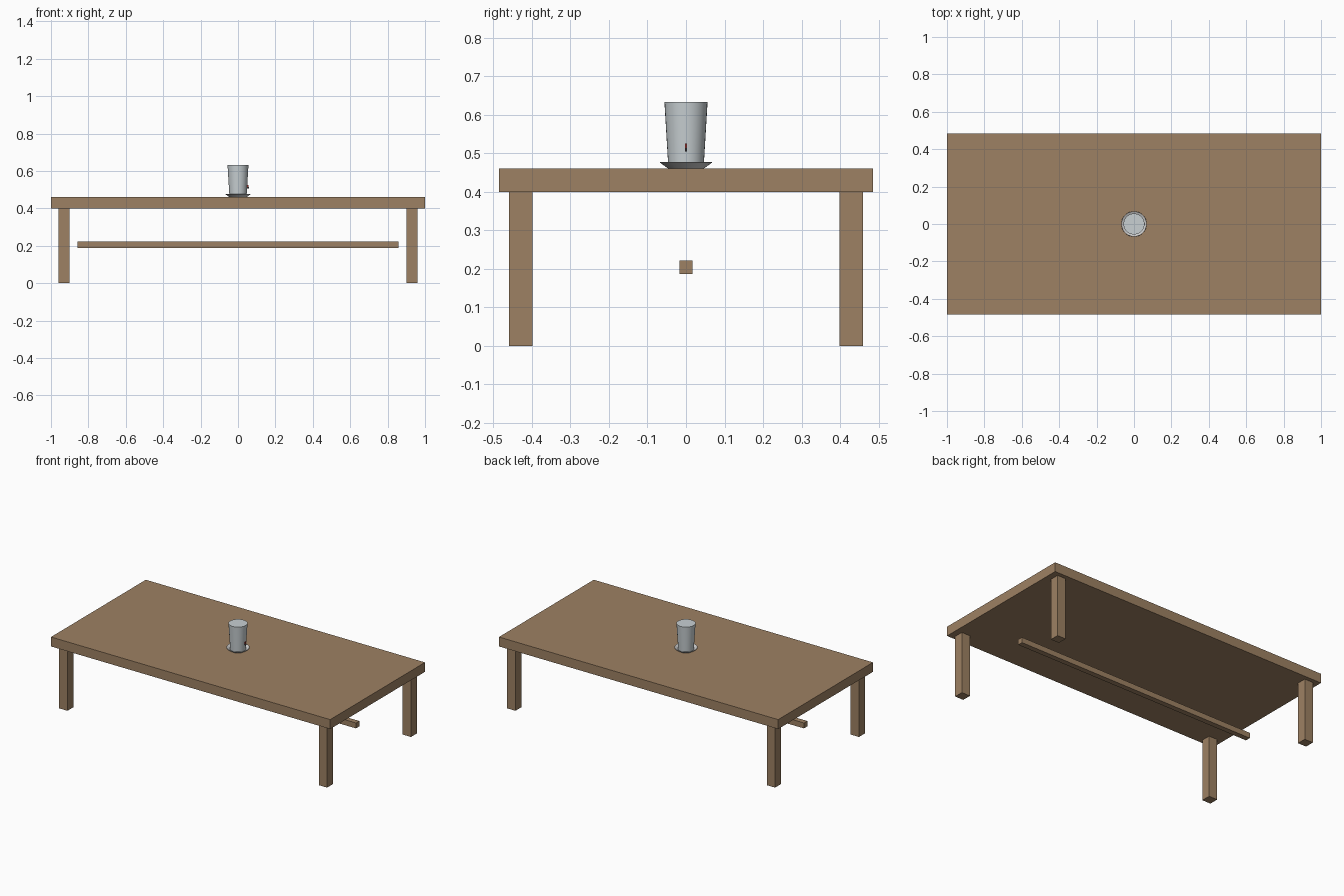
import bpy, bmesh
from math import cos, sin, tau, radians

if "Cube" in bpy.data.objects:
    bpy.data.objects.remove(bpy.data.objects["Cube"])


def material(name, rgb):
    m = bpy.data.materials.new(name)
    m.diffuse_color = (*rgb, 1)
    m.use_nodes = True
    m.node_tree.nodes["Principled BSDF"].inputs["Base Color"].default_value = m.diffuse_color
    return m


WOOD = material("wood", (0.34, 0.22, 0.125))
GLASS = material("pale_glass", (0.58, 0.63, 0.65))
CERAMIC = material("ceramic", (0.75, 0.74, 0.72))
RED = material("red", (0.45, 0.05, 0.04))
DARK = material("dark", (0.05, 0.04, 0.04))


def finish(name, bm, mat):
    bmesh.ops.recalc_face_normals(bm, faces=bm.faces)
    me = bpy.data.meshes.new(name)
    bm.to_mesh(me)
    bm.free()
    me.materials.append(mat)
    ob = bpy.data.objects.new(name, me)
    bpy.context.collection.objects.link(ob)
    return ob


def box(name, lo, hi, mat):
    bm = bmesh.new()
    bmesh.ops.create_cube(bm, size=1)
    for v in bm.verts:
        v.co = [(a + b) / 2 + c * (b - a) for a, b, c in zip(lo, hi, v.co)]
    return finish(name, bm, mat)


def lathe(name, profile, mat, n=32):
    """Turn a (radius, z) profile around z and cap both ends."""
    bm = bmesh.new()
    rings = [[bm.verts.new((r * cos(tau * i / n), r * sin(tau * i / n), z))
              for i in range(n)] for r, z in profile]
    for a, b in zip(rings, rings[1:]):
        for i in range(n):
            j = (i + 1) % n
            bm.faces.new((a[i], a[j], b[j], b[i]))
    bm.faces.new(rings[0])
    bm.faces.new(rings[-1])
    ob = finish(name, bm, mat)
    bpy.ops.object.select_all(action='DESELECT')
    ob.select_set(True)
    bpy.context.view_layer.objects.active = ob
    bpy.ops.object.shade_smooth_by_angle(angle=radians(30))
    return ob


# Table top, legs and centre stretcher
box("table_top", (-1, -0.485, 0.40), (1, 0.485, 0.461), WOOD)
for sx, side in ((-1, "left"), (1, "right")):
    for sy, end in ((-1, "front"), (1, "back")):
        x, y = sx * 0.93, sy * 0.429
        box(f"{end}_{side}_leg", (x - 0.03, y - 0.03, 0),
            (x + 0.03, y + 0.03, 0.40), WOOD)
box("stretcher", (-0.857, -0.017, 0.187), (0.857, 0.017, 0.222), WOOD)

# Saucer with a raised rim, and the tapered vessel standing in it
lathe("saucer", [(0.047, 0.461), (0.068, 0.476), (0.067, 0.478),
                 (0.063, 0.477), (0.046, 0.466)], CERAMIC)
lathe("vessel", [(0.046, 0.466), (0.056, 0.633)], GLASS)

# Small tap on the right side of the vessel
box("tap_spout", (0.046, -0.003, 0.505), (0.058, 0.003, 0.514), DARK)
box("tap_lever", (0.047, -0.003, 0.514), (0.056, 0.003, 0.526), RED)
